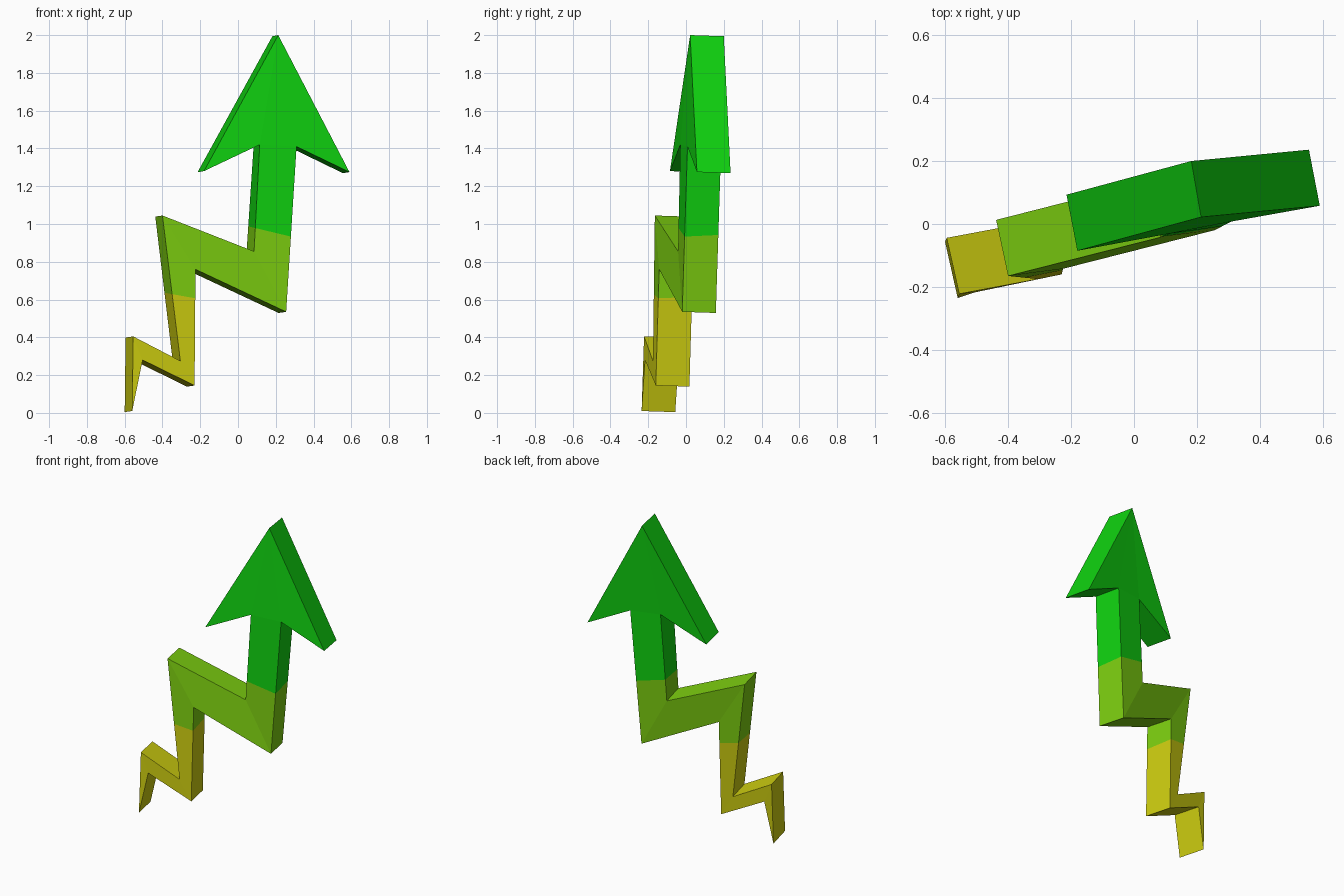
import bpy, bmesh
from mathutils import Vector

if "Cube" in bpy.data.objects:
    bpy.data.objects.remove(bpy.data.objects["Cube"])


def material(name, color):
    m = bpy.data.materials.new(name)
    m.diffuse_color = (*color, 1)
    m.use_nodes = True
    m.node_tree.nodes["Principled BSDF"].inputs["Base Color"].default_value = m.diffuse_color
    return m


# Front outline, paired along the zigzag from tail to neck
tail = (-0.56, -0.235, 0.01)
right_side = [(-0.505, -0.217, 0.28), (-0.23, -0.16, 0.145), (-0.225, -0.142, 0.76),
              (0.255, -0.02, 0.535), (0.31, 0.008, 1.41)]
left_side = [(-0.555, -0.222, 0.405), (-0.305, -0.175, 0.275), (-0.40, -0.165, 1.045),
             (0.085, -0.042, 0.855), (0.115, -0.03, 1.42)]
barb_r, tip, barb_l = (0.59, 0.058, 1.275), (0.213, 0.022, 2.0), (-0.18, -0.085, 1.28)

bm = bmesh.new()
new = lambda p: bm.verts.new(p)
t, r, l = new(tail), [new(p) for p in right_side], [new(p) for p in left_side]
br, tp, bl = new(barb_r), new(tip), new(barb_l)

# Tail, zigzag strips and arrow head
bm.faces.new((t, r[0], l[0]))
for i in range(4):
    bm.faces.new((r[i], r[i + 1], l[i + 1], l[i]))
for f in ((r[4], br, tp), (r[4], tp, l[4]), (l[4], tp, bl)):
    bm.faces.new(f)

# Thickness: the depth direction turns slightly from tail to head
ext = bmesh.ops.extrude_face_region(bm, geom=bm.faces[:], use_keep_orig=True)
for v in ext["geom"]:
    if isinstance(v, bmesh.types.BMVert):
        k = min(max((v.co.z - 0.9) / 0.6, 0), 1)
        v.co += Vector((-0.04 + 0.009 * k, 0.178, -0.006))
bmesh.ops.recalc_face_normals(bm, faces=bm.faces[:])

# Colour bands are separated by two slightly sloping cuts
cuts = [(Vector((-0.30, 0, 0.62)), Vector((0.18, 0, 1))),
        (Vector((0.19, 0, 0.955)), Vector((0.24, 0, 1)))]
for co, no in cuts:
    bmesh.ops.bisect_plane(bm, geom=bm.verts[:] + bm.edges[:] + bm.faces[:],
                           plane_co=co, plane_no=no)
for f in bm.faces:
    c = f.calc_center_median()
    f.material_index = sum((c - co).dot(no) > 0 for co, no in cuts)

me = bpy.data.meshes.new("zigzag_arrow")
bm.to_mesh(me)
bm.free()
me.materials.append(material("yellow", (0.60, 0.60, 0.005)))
me.materials.append(material("lime", (0.20, 0.61, 0.005)))
me.materials.append(material("green", (0.005, 0.64, 0.005)))
arrow = bpy.data.objects.new("zigzag_arrow", me)
bpy.context.collection.objects.link(arrow)
